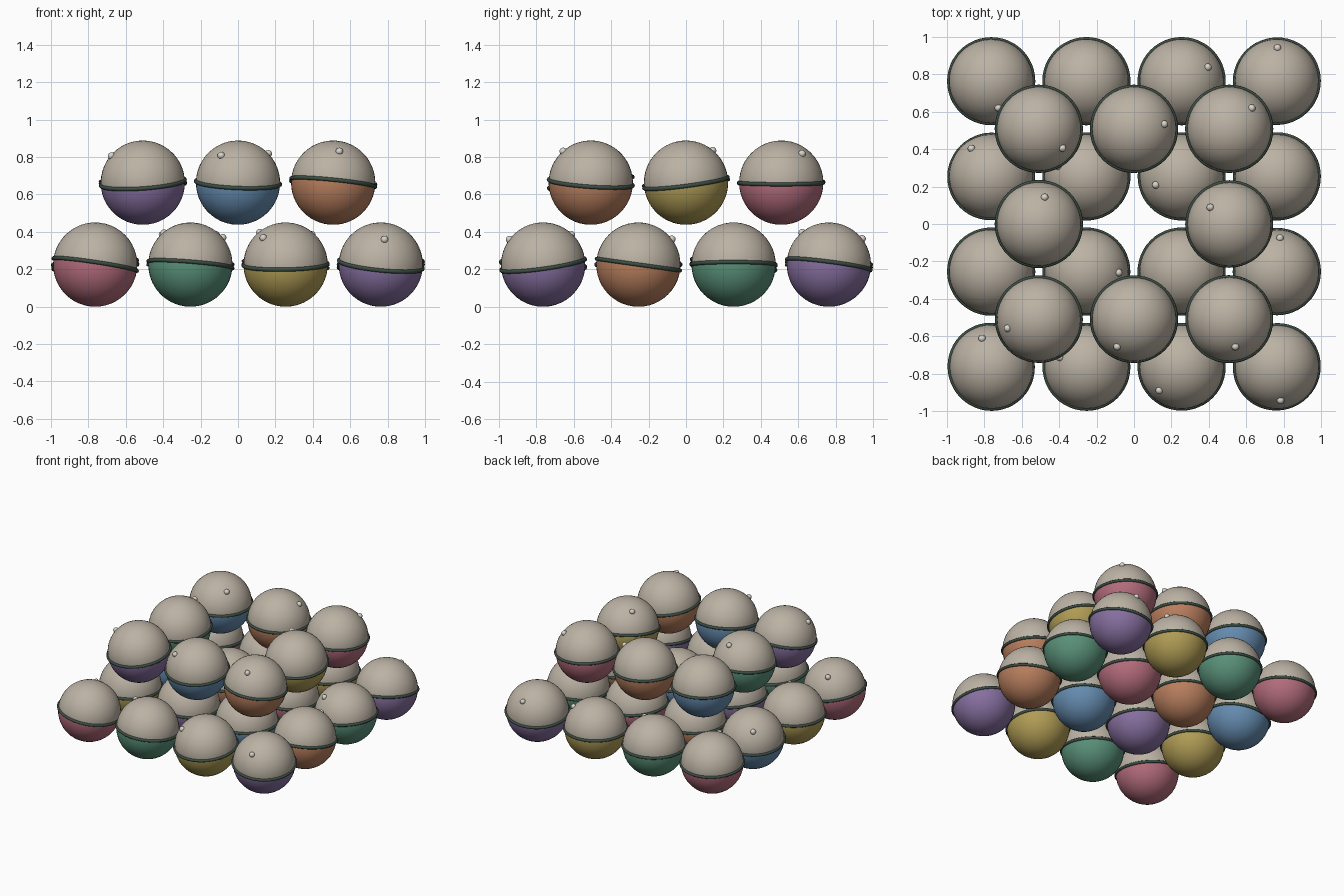
import bpy, math
from mathutils import Vector

if "Cube" in bpy.data.objects:
    bpy.data.objects.remove(bpy.data.objects["Cube"])

R = 0.225          # ball radius
STEP = 0.509       # ball spacing
LOW, HIGH = 0.225, 0.663
STUD_POLAR = math.radians(45)


def material(name, rgb):
    m = bpy.data.materials.new(name)
    m.diffuse_color = (*rgb, 1)
    m.use_nodes = True
    m.node_tree.nodes["Principled BSDF"].inputs["Base Color"].default_value = m.diffuse_color
    return m


cream = material("cream", (0.50, 0.445, 0.37))
band_mat = material("dark_green", (0.045, 0.075, 0.058))
stud_mat = material("pale_grey", (0.68, 0.65, 0.60))
palette = [
    material("rose", (0.45, 0.15, 0.20)),
    material("green", (0.10, 0.28, 0.19)),
    material("gold", (0.43, 0.33, 0.09)),
    material("purple", (0.24, 0.16, 0.35)),
    material("blue", (0.13, 0.26, 0.43)),
    material("orange", (0.48, 0.21, 0.11)),
]


def smooth(obj):
    for p in obj.data.polygons:
        p.use_smooth = True


def ball(name, center, colour, lean, yaw):
    """Two-tone ball with a raised seam band and one small stud."""
    up = Vector((lean[0], lean[1], 1)).normalized()
    turn = Vector((0, 0, 1)).rotation_difference(up)
    rot = turn.to_euler()

    # shell: cream above the seam, coloured below
    bpy.ops.mesh.primitive_uv_sphere_add(segments=48, ring_count=24, radius=R,
                                         location=center, rotation=rot)
    shell = bpy.context.object
    shell.name = name + "_shell"
    shell.data.materials.append(cream)
    shell.data.materials.append(palette[colour])
    for p in shell.data.polygons:
        p.material_index = 0 if p.center.z > 0 else 1
    smooth(shell)

    # seam band
    bpy.ops.mesh.primitive_torus_add(major_segments=48, minor_segments=10,
                                     major_radius=R, minor_radius=0.011,
                                     location=center, rotation=rot)
    band = bpy.context.object
    band.name = name + "_band"
    band.data.materials.append(band_mat)
    smooth(band)

    # stud on the upper half
    a = math.radians(yaw)
    s = math.sin(STUD_POLAR)
    out = turn @ Vector((s * math.cos(a), s * math.sin(a), math.cos(STUD_POLAR)))
    bpy.ops.mesh.primitive_uv_sphere_add(segments=16, ring_count=8, radius=0.02,
                                         location=Vector(center) + out * R)
    stud = bpy.context.object
    stud.name = name + "_stud"
    stud.data.materials.append(stud_mat)
    smooth(stud)


# lower layer, 4 x 4: (lean x, lean y, stud yaw) row by row from the front
lower = [
    (.15, .06, 117), (.08, .07, 166), (-.02, -.12, 223), (.10, -.14, 272),
    (0, 0, 315), (.09, 0, 358), (0, 0, 41), (0, .14, 84),
    (-.10, .13, 125), (0, 0, 160), (.08, .02, 198), (-.06, 0, 240),
    (-.02, .07, 285), (0, 0, 330), (0, 0, 28), (-.07, .13, 85),
]
for n, (lx, ly, yaw) in enumerate(lower):
    i, j = n % 4, n // 4
    ball(f"lower_ball_{n + 1}", ((i - 1.5) * STEP, (j - 1.5) * STEP, LOW),
         (i + 2 * j) % 6, (lx, ly), yaw)

# upper layer, 3 x 3 ring with an empty middle: column, row, colour, lean, yaw
upper = [
    (-1, -1, 3, (-.07, -.14), 190), (0, -1, 4, (.04, -.13), 233),
    (1, -1, 5, (.10, .07), 276), (-1, 0, 1, (-.01, -.08), 78),
    (1, 0, 2, (.08, -.13), 136), (-1, 1, 4, (.02, -.02), 321),
    (0, 1, 5, (.03, 0), 9), (1, 1, 0, (.04, 0), 44),
]
for n, (i, j, colour, lean, yaw) in enumerate(upper):
    ball(f"upper_ball_{n + 1}", (i * STEP, j * STEP, HIGH), colour, lean, yaw)
